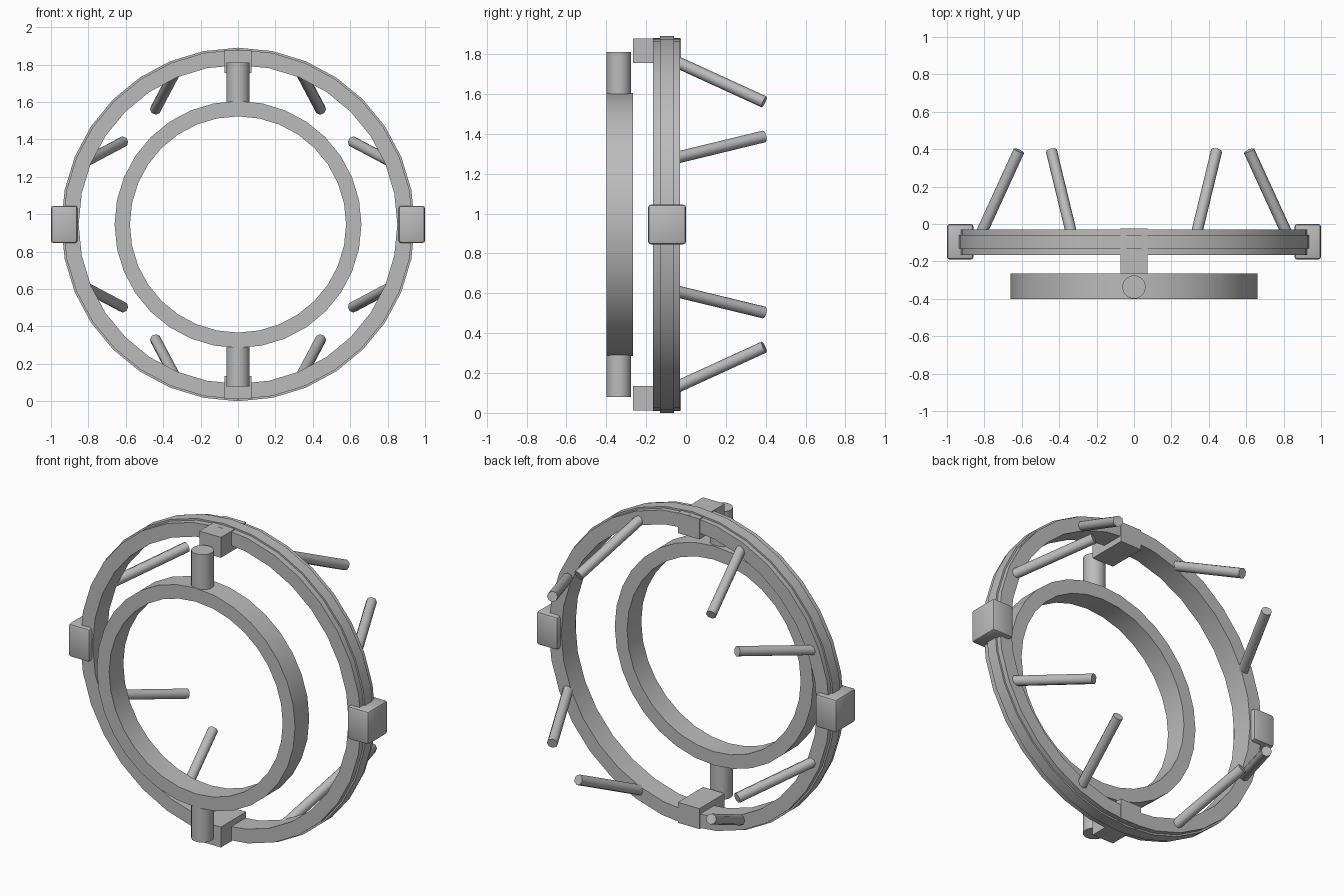
import bpy, bmesh, math
from mathutils import Vector

if "Cube" in bpy.data.objects:
    bpy.data.objects.remove(bpy.data.objects["Cube"])

CZ = 0.945   # height of the ring centre

grey = bpy.data.materials.new("plain_grey")
grey.diffuse_color = (0.5, 0.5, 0.5, 1)
grey.use_nodes = True
grey.node_tree.nodes["Principled BSDF"].inputs["Base Color"].default_value = grey.diffuse_color


def finish(name, bm, smooth_angle=None):
    bmesh.ops.recalc_face_normals(bm, faces=bm.faces)
    me = bpy.data.meshes.new(name)
    bm.to_mesh(me)
    bm.free()
    me.materials.append(grey)
    ob = bpy.data.objects.new(name, me)
    bpy.context.collection.objects.link(ob)
    if smooth_angle:
        bpy.ops.object.select_all(action='DESELECT')
        ob.select_set(True)
        bpy.context.view_layer.objects.active = ob
        bpy.ops.object.shade_smooth_by_angle(angle=math.radians(smooth_angle))
    return ob


def ring(name, profile, sides=32):
    """Closed (radius, y) profile swept round the y axis."""
    bm = bmesh.new()
    loops = []
    for i in range(sides):
        a = 2 * math.pi * i / sides
        loops.append([bm.verts.new((r * math.cos(a), y, CZ + r * math.sin(a)))
                      for r, y in profile])
    n = len(profile)
    for i in range(sides):
        p, q = loops[i], loops[(i + 1) % sides]
        for j in range(n):
            k = (j + 1) % n
            bm.faces.new((p[j], p[k], q[k], q[j]))
    return finish(name, bm, 30)


def rod(name, start, end, radius, sides):
    a, b = Vector(start), Vector(end)
    bm = bmesh.new()
    bmesh.ops.create_cone(bm, cap_ends=True, segments=sides, radius1=radius,
                          radius2=radius, depth=(b - a).length)
    turn = (b - a).to_track_quat('Z', 'Y').to_matrix()
    bmesh.ops.rotate(bm, verts=bm.verts, matrix=turn)
    bmesh.ops.translate(bm, verts=bm.verts, vec=(a + b) / 2)
    return finish(name, bm, 50)


def box(name, lo, hi, bevel=0):
    lo, hi = Vector(lo), Vector(hi)
    bm = bmesh.new()
    bmesh.ops.create_cube(bm, size=1)
    bmesh.ops.scale(bm, verts=bm.verts, vec=hi - lo)
    bmesh.ops.translate(bm, verts=bm.verts, vec=(lo + hi) / 2)
    if bevel:
        bmesh.ops.bevel(bm, geom=bm.edges[:], offset=bevel, segments=2,
                        profile=0.5, affect='EDGES')
    return finish(name, bm, 30 if bevel else None)


# Large ring with a narrow raised band round its rim
ring("outer_ring", [(0.852, -0.165), (0.935, -0.165), (0.935, -0.13), (0.945, -0.13),
                    (0.945, -0.06), (0.935, -0.06), (0.935, -0.03), (0.852, -0.03)])

# Smaller ring in front
ring("inner_ring", [(0.578, -0.40), (0.66, -0.40), (0.66, -0.265), (0.578, -0.265)])

# Pins and mounting blocks at top and bottom
for label, s in (("top", 1), ("bottom", -1)):
    rod(label + "_pin", (0, -0.337, CZ + s * 0.62), (0, -0.337, CZ + s * 0.866), 0.062, 24)
    z = sorted((CZ + s * 0.81, CZ + s * 0.933))
    box(label + "_block", (-0.072, -0.265, z[0]), (0.072, -0.025, z[1]))

# Bevelled boxes on the left and right of the rim
for label, s in (("left", -1), ("right", 1)):
    x = sorted((s * 0.858, s * 1.0))
    box(label + "_box", (x[0], -0.19, CZ - 0.1), (x[1], 0.0, CZ + 0.1), 0.015)

# Eight slanting rods behind, leaning together in pairs
for quarter in range(4):
    for s in (-1, 1):
        mid = 45 + 90 * quarter
        a0 = math.radians(mid + s * 23.5)
        a1 = math.radians(mid + s * 9.3)
        rod("back_rod", (0.893 * math.cos(a0), -0.08, CZ + 0.893 * math.sin(a0)),
            (0.757 * math.cos(a1), 0.392, CZ + 0.757 * math.sin(a1)), 0.03, 8)
